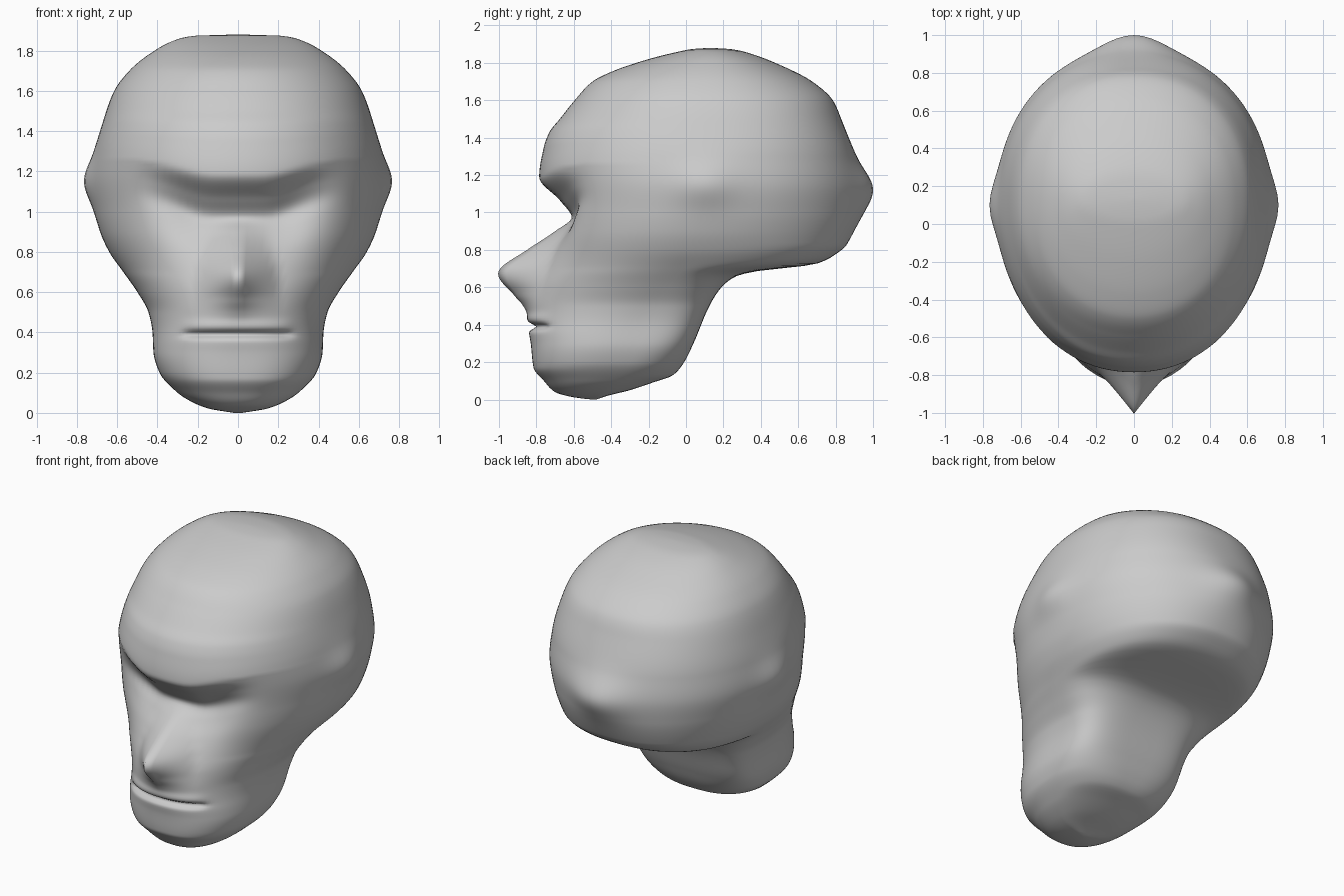
import bpy, bmesh, math

if "Cube" in bpy.data.objects:
    bpy.data.objects.remove(bpy.data.objects["Cube"])

# Profile tables: (height, value)
FRONT = [(0, -.5), (.01, -.59), (.04, -.70), (.1, -.76), (.17, -.815), (.3, -.83), (.37, -.84), (.43, -.84),
         (.5, -.84), (.6, -.82), (.69, -.78), (.8, -.72), (.9, -.65), (.97, -.61), (1.06, -.67),
         (1.19, -.785), (1.35, -.76), (1.43, -.73), (1.5, -.675), (1.6, -.595), (1.7, -.50), (1.76, -.38),
         (1.82, -.2), (1.86, -.04), (1.875, .04), (1.88, .12)]
BACK = [(0, -.48), (.02, -.42), (.05, -.3), (.09, -.18), (.13, -.07), (.2, -.01), (.3, .04), (.5, .125),
        (.6, .19), (.66, .27), (.69, .4), (.71, .6), (.73, .71), (.77, .79), (.83, .86), (1, .92),
        (1.12, .93), (1.3, .90), (1.5, .83), (1.6, .785), (1.7, .675), (1.79, .5), (1.86, .31), (1.875, .23), (1.88, .14)]
WIDTH = [(0, .02), (.02, .14), (.05, .22), (.1, .30), (.2, .39), (.3, .42), (.4, .425), (.5, .445), (.6, .50),
         (.7, .57), (.8, .64), (.9, .685), (1, .71), (1.15, .73), (1.3, .71), (1.45, .67), (1.6, .615),
         (1.7, .54), (1.79, .43), (1.86, .29), (1.875, .2), (1.88, .02)]
WIDEST = [(0, -.49), (.05, -.46), (.13, -.38), (.4, -.28), (.66, -.1), (.8, .03), (1.15, .10), (1.6, .10), (1.88, .13)]
NOSE = [(0, 0), (.43, .0), (.5, .03), (.56, .09), (.69, .22), (.8, .13), (.9, .05), (.98, 0), (1.88, 0)]


def curve(table, z):
    """Monotone cubic interpolation through a profile table."""
    z = min(max(z, table[0][0]), table[-1][0])
    n = len(table)
    slope = lambda k: (table[k + 1][1] - table[k][1]) / (table[k + 1][0] - table[k][0])

    def tangent(k):
        if k == 0 or k == n - 1:
            return slope(min(k, n - 2))
        a, b = slope(k - 1), slope(k)
        return 2 * a * b / (a + b) if a * b > 0 else 0

    i = next(k for k in range(n - 1) if z <= table[k + 1][0])
    h = table[i + 1][0] - table[i][0]
    t = (z - table[i][0]) / h
    return ((2 * t**3 - 3 * t**2 + 1) * table[i][1] + (t**3 - 2 * t**2 + t) * h * tangent(i)
            + (3 * t**2 - 2 * t**3) * table[i + 1][1] + (t**3 - t**2) * h * tangent(i + 1))


def bell(v, centre, size):
    return math.exp(-((v - centre) / size) ** 2)


def step(v, lo, hi):
    t = min(max((v - lo) / (hi - lo), 0), 1)
    return t * t * (3 - 2 * t)


def power(v, p):
    return math.copysign(abs(v) ** p, v)


RINGS, SEGS = 170, 112
bm = bmesh.new()
rings = []
for r in range(RINGS + 1):
    u = r / RINGS
    z = 1.88 * (.5 * u + .25 * (1 - math.cos(math.pi * u)))
    back, width, mid = (curve(t, z) for t in (BACK, WIDTH, WIDEST))
    nose = curve(NOSE, z)
    # Squareness of each half: the jaw is boxier than the skull
    rear_n = 2.1 + 2 * bell(z, .42, .25) + .15 * bell(z, 1.5, .25)
    front_n = 2.1 + .4 * bell(z, .2, .22)
    ring = []
    for s in range(SEGS):
        a = 2 * math.pi * s / SEGS
        n = rear_n if math.sin(a) > 0 else front_n
        x = width * power(math.cos(a), 2 / n)
        k = power(math.sin(a), 2 / n)
        if k > 0:
            y = mid + (back - mid) * k
            # Point at the back of the skull
            y += .07 * bell(z, 1.12, .14) * bell(x, 0, .2)
        else:
            # Brow crease rises towards the temples, then fades out
            lift = step(abs(x), .12, .5) * .11 * bell(z, 1.05, .25)
            front = curve(FRONT, z - lift)
            if .69 < z - lift < 1.19:
                filled = -.78 + .04 * math.sin(math.pi * (z - lift - .69) / .5)
                front += (filled - front) * step(abs(x), .2, .56)
            y = mid + (mid - front) * k
            # Nose wedge and mouth slit
            y -= nose * max(0, 1 - abs(x) / (.21 - .05 * bell(z, .9, .15))) ** 1.2
            lips = 1 / (1 + math.exp((abs(x) - .26) / .015))
            y += lips * (.04 * bell(z, .39, .016) - .01 * bell(z, .435, .025))
        # Point at each side of the skull
        x += math.copysign(.035, x) * bell(z, 1.15, .12) * bell(y, .1, .15) * step(abs(x), .4, .7)
        ring.append(bm.verts.new((x, y, z)))
    rings.append(ring)

# Skin between the rings and close both ends
for lo, hi in zip(rings, rings[1:]):
    for s in range(SEGS):
        t = (s + 1) % SEGS
        bm.faces.new((lo[s], lo[t], hi[t], hi[s]))
bm.faces.new(rings[0][::-1])
bm.faces.new(rings[-1])
for f in bm.faces:
    f.smooth = True
mesh = bpy.data.meshes.new("head")
bm.to_mesh(mesh)
bm.free()
head = bpy.data.objects.new("head", mesh)
bpy.context.collection.objects.link(head)
